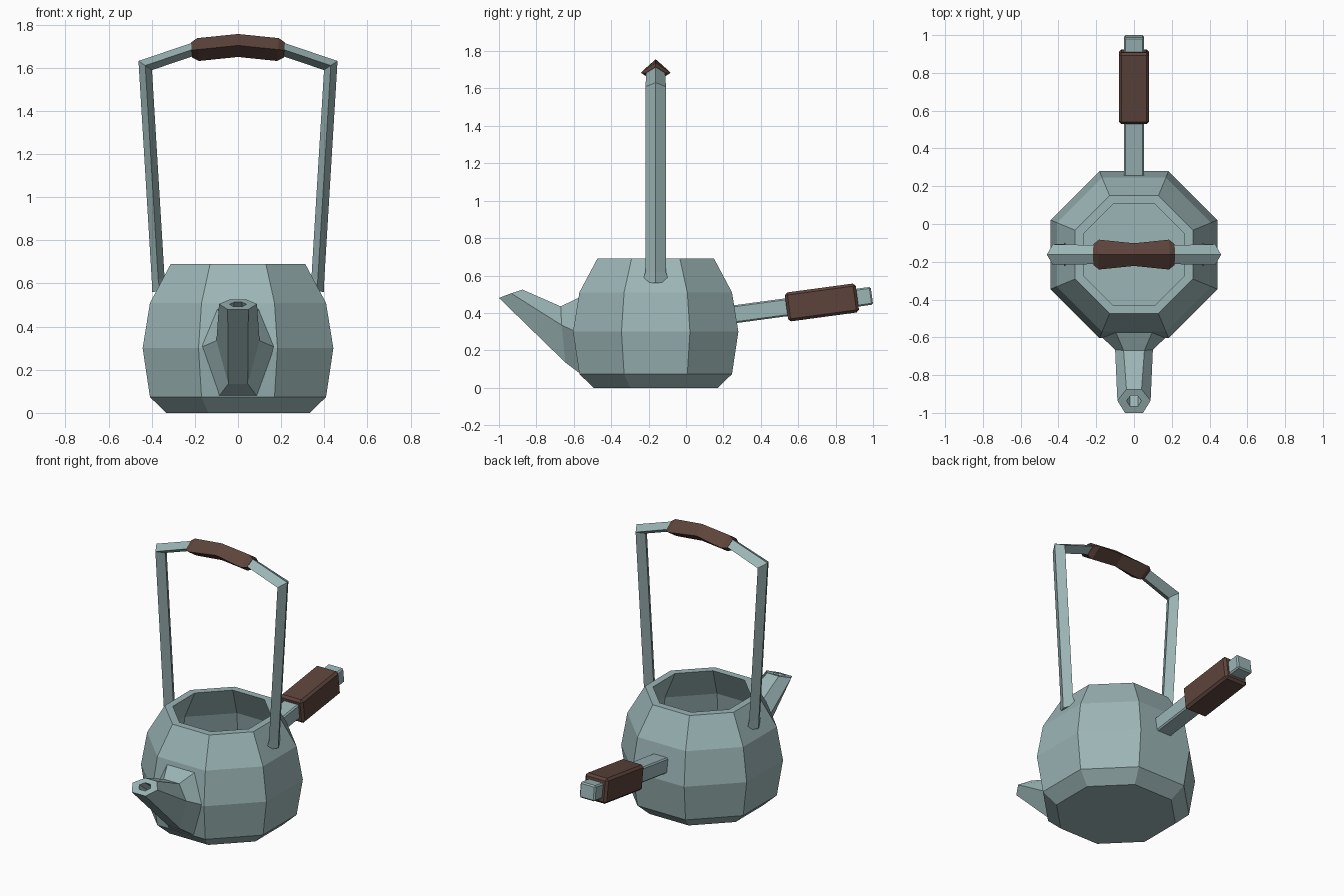
import bpy, bmesh, math
from mathutils import Vector, Matrix

if "Cube" in bpy.data.objects:
    bpy.data.objects.remove(bpy.data.objects["Cube"])

CY = -0.162  # body axis in y


def material(name, rgb):
    m = bpy.data.materials.new(name)
    m.diffuse_color = (*rgb, 1)
    m.use_nodes = True
    m.node_tree.nodes["Principled BSDF"].inputs["Base Color"].default_value = m.diffuse_color
    return m


TEAL = material("pale teal metal", (0.33, 0.46, 0.465))
BROWN = material("dark brown wood", (0.108, 0.057, 0.044))


def finish(bm, name, mat):
    bmesh.ops.recalc_face_normals(bm, faces=bm.faces[:])
    me = bpy.data.meshes.new(name)
    bm.to_mesh(me)
    bm.free()
    me.materials.append(mat)
    ob = bpy.data.objects.new(name, me)
    bpy.context.collection.objects.link(ob)
    return ob


def loft(name, rings, mat):
    """Skin a list of equal-sized point rings and cap both ends."""
    bm = bmesh.new()
    vs = [[bm.verts.new(p) for p in r] for r in rings]
    n = len(rings[0])
    for a, b in zip(vs, vs[1:]):
        for i in range(n):
            j = (i + 1) % n
            bm.faces.new((a[i], a[j], b[j], b[i]))
    bm.faces.new(vs[0])
    bm.faces.new(vs[-1])
    return finish(bm, name, mat)


def octagon(apothem, z):
    r = apothem / math.cos(math.pi / 8)
    return [(r * math.cos((i + .5) * math.pi / 4),
             CY + r * math.sin((i + .5) * math.pi / 4), z) for i in range(8)]


def diamond_sweep(name, path, mat):
    """Diamond section along an xz path; points are (x, z, half thickness, half depth)."""
    pts = [Vector((p[0], p[1])) for p in path]
    rings = []
    for i, (x, z, t, d) in enumerate(path):
        a = (pts[i] - pts[i - 1]).normalized() if i else None
        b = (pts[i + 1] - pts[i]).normalized() if i + 1 < len(pts) else None
        tan = ((a or b) + (b or a)).normalized()
        t /= max(tan.dot(a or b), .5)
        nx, nz = -tan.y * t, tan.x * t
        rings.append([(x + nx, CY, z + nz), (x, CY - d, z),
                      (x - nx, CY, z - nz), (x, CY + d, z)])
    return loft(name, rings, mat)


def mirrored(half):
    """Complete a left-half path (last point on x = 0) to the right side."""
    return half + [(-p[0], *p[1:]) for p in reversed(half[:-1])]


# hollow octagonal pot: outer wall up, over the rim, inner wall down
profile = [(.332, 0), (.408, .073), (.442, .3), (.408, .51), (.312, .69),
           (.268, .69), (.368, .495), (.40, .3), (.368, .10), (.30, .04)]
loft("kettle_body", [octagon(a, z) for a, z in profile], TEAL)


# six-sided spout: each ring has a top, middle and bottom pair (half width, y, z)
def hexring(top, mid, low):
    right = [top, mid, low]
    return [(x, y, z) for x, y, z in right] + [(-x, y, z) for x, y, z in reversed(right)]


tip = hexring((.04, -.875, .525), (.088, -.935, .505), (.048, -1.0, .48))
centre = sum((Vector(p) for p in tip), Vector()) / 6
mouth = [centre + (Vector(p) - centre) * .45 for p in tip]
throat = [p + Vector((0, .09, -.07)) for p in mouth]
loft("spout", [
    hexring((.10, -.565, .485), (.18, -.59, .3), (.09, -.565, .075)),
    hexring((.055, -.67, .435), (.10, -.665, .335), (.045, -.645, .135)),
    tip, mouth, throat], TEAL)

# tall overhead handle with flared feet
diamond_sweep("overhead_handle", mirrored([
    (-.362, .565, .036, .07), (-.37, .62, .03, .055), (-.43, 1.61, .03, .055),
    (-.2, 1.688, .03, .05), (0, 1.705, .03, .05)]), TEAL)

# wooden grip wrapped on the overhead handle
diamond_sweep("overhead_grip", mirrored([
    (-.215, 1.682, .035, .055), (-.185, 1.684, .053, .079),
    (0, 1.703, .053, .06)]), BROWN)


# rear handle and grip: bevelled bars along a slightly raised axis
def bar(name, y0, y1, half, bevel, mat):
    tilt = math.atan2(.1, .74)
    bm = bmesh.new()
    bmesh.ops.create_cube(bm, size=1)
    length = (y1 - y0) / math.cos(tilt)
    bmesh.ops.scale(bm, vec=(half[0] * 2, length, half[1] * 2), verts=bm.verts)
    bmesh.ops.bevel(bm, geom=bm.edges[:], offset=bevel, segments=1,
                    affect='EDGES', profile=.5)
    yc = (y0 + y1) / 2
    m = Matrix.Translation((0, yc, .393 + (yc - .26) * .1 / .74)) @ Matrix.Rotation(tilt, 4, 'X')
    bmesh.ops.transform(bm, matrix=m, verts=bm.verts)
    return finish(bm, name, mat)


bar("rear_handle", .255, .994, (.054, .048), .008, TEAL)
bar("rear_grip", .537, .916, (.08, .078), .014, BROWN)
